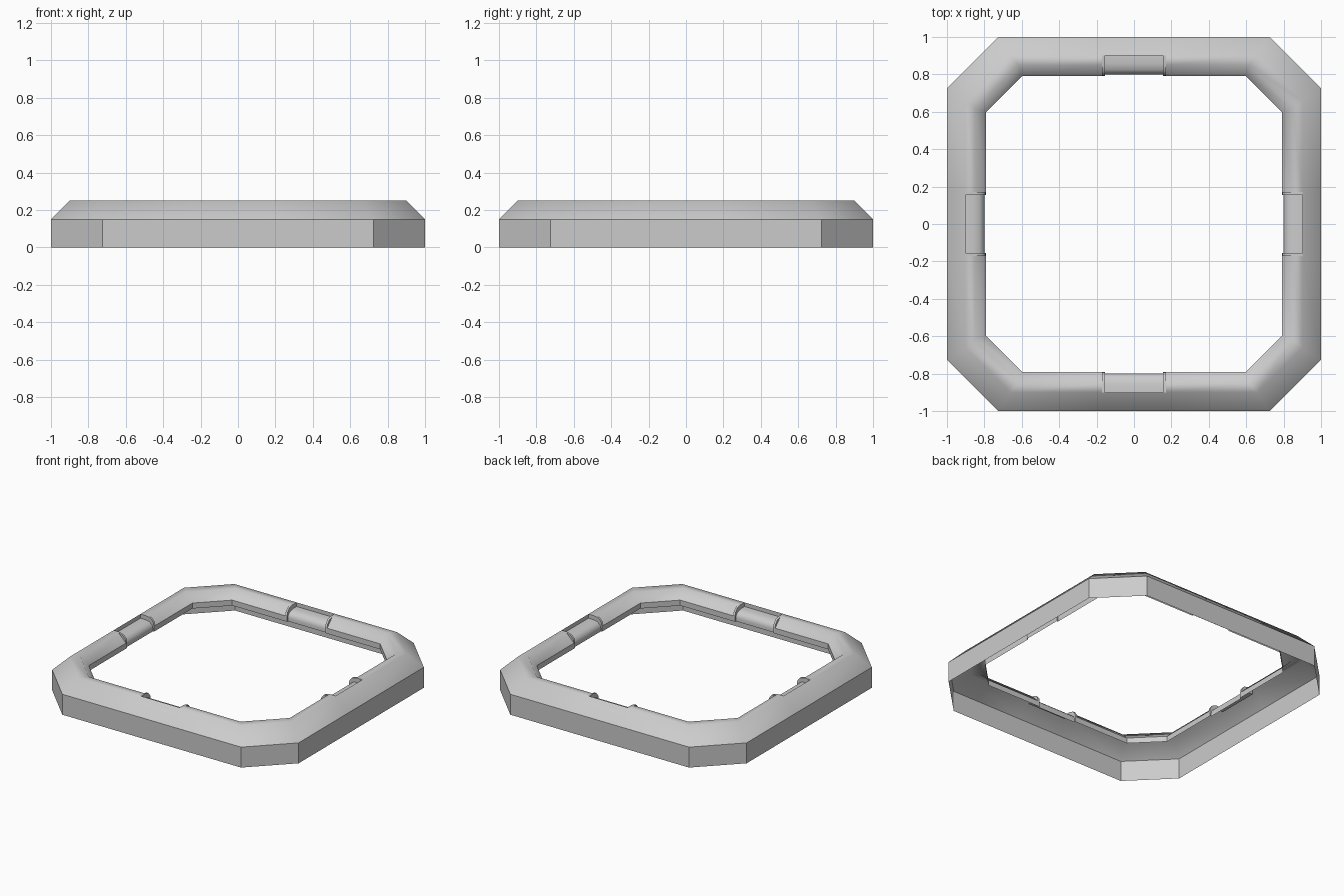
import bpy
import bmesh
import math
from mathutils import Matrix

if "Cube" in bpy.data.objects:
    bpy.data.objects.remove(bpy.data.objects["Cube"], do_unlink=True)

grey = bpy.data.materials.new("plain_grey")
grey.use_nodes = True
grey.diffuse_color = (0.6, 0.6, 0.6, 1)
grey.node_tree.nodes["Principled BSDF"].inputs["Base Color"].default_value = (0.6, 0.6, 0.6, 1)

HALF = 0.17   # half length of each recess
RIM = 0.155   # half length inside its end flanges


def add_quad(bm, corners, smooth):
    face = bm.faces.new([bm.verts.new(c) for c in corners])
    face.smooth = smooth


def finish(bm, name, turn=0):
    bmesh.ops.remove_doubles(bm, verts=bm.verts, dist=0.0005)
    for e in bm.edges:
        if len(e.link_faces) == 2:
            flat = any(not f.smooth for f in e.link_faces)
            e.smooth = not flat and e.calc_face_angle() < math.radians(50)
    bm.transform(Matrix.Rotation(turn, 4, "Z"))
    mesh = bpy.data.meshes.new(name)
    bm.to_mesh(mesh)
    bm.free()
    mesh.materials.append(grey)
    obj = bpy.data.objects.new(name, mesh)
    bpy.context.collection.objects.link(obj)


# Frame shell, open below: (distance from centre, height, half length of straight)
profile = [(1, 0, 0.725), (1, 0.15, 0.725), (0.9, 0.25, 0.66),
           (0.85, 0.25, 0.615), (0.79, 0.19, 0.6), (0.79, 0.15, 0.6)]
bm = bmesh.new()
for k in range(4):
    rot = Matrix.Rotation(k * math.pi / 2, 4, "Z")
    quarter = Matrix.Rotation(math.pi / 2, 4, "Z")
    rows = []
    for r, z, c in profile:
        row = [Matrix.Translation((t, -r, z)).translation for t in (-c, -HALF, HALF, c)]
        row.append(quarter @ row[0])
        rows.append([rot @ p for p in row])
    for i in range(len(rows) - 1):
        for j in range(4):
            if j == 1 and i >= 2:
                continue  # gap filled by the recess
            a, b = rows[i], rows[i + 1]
            add_quad(bm, (a[j], a[j + 1], b[j + 1], b[j]), smooth=0 < i < 4)
finish(bm, "frame_shell")

# Recess sections: the frame edge, the rounded end flange and the sunken floor
edge = [(0.9, 0.25), (0.9, 0.25), (0.85, 0.25), (0.83, 0.23),
        (0.81, 0.21), (0.79, 0.19), (0.79, 0.15)]
flange = [(0.9, 0.25), (0.9, 0.25), (0.85, 0.25), (0.815, 0.24),
          (0.795, 0.215), (0.79, 0.19), (0.79, 0.15)]
floor = [(0.9, 0.25), (0.9, 0.22), (0.86, 0.22), (0.825, 0.212),
         (0.805, 0.195), (0.8, 0.175), (0.8, 0.15)]
stations = [(-HALF, edge), (-HALF, flange), (-RIM, flange), (-RIM, floor),
            (RIM, floor), (RIM, flange), (HALF, flange), (HALF, edge)]

for k, side in enumerate(("front", "left", "back", "right")):
    bm = bmesh.new()
    for (t0, s0), (t1, s1) in zip(stations, stations[1:]):
        for i in range(len(edge) - 1):
            pts = [(t0, s0[i]), (t1, s1[i]), (t1, s1[i + 1]), (t0, s0[i + 1])]
            corners = []
            for t, (r, z) in pts:
                if (t, -r, z) not in corners:
                    corners.append((t, -r, z))
            if len(corners) > 2:
                add_quad(bm, corners, smooth=True)
    finish(bm, side + "_recess", k * math.pi / 2)
